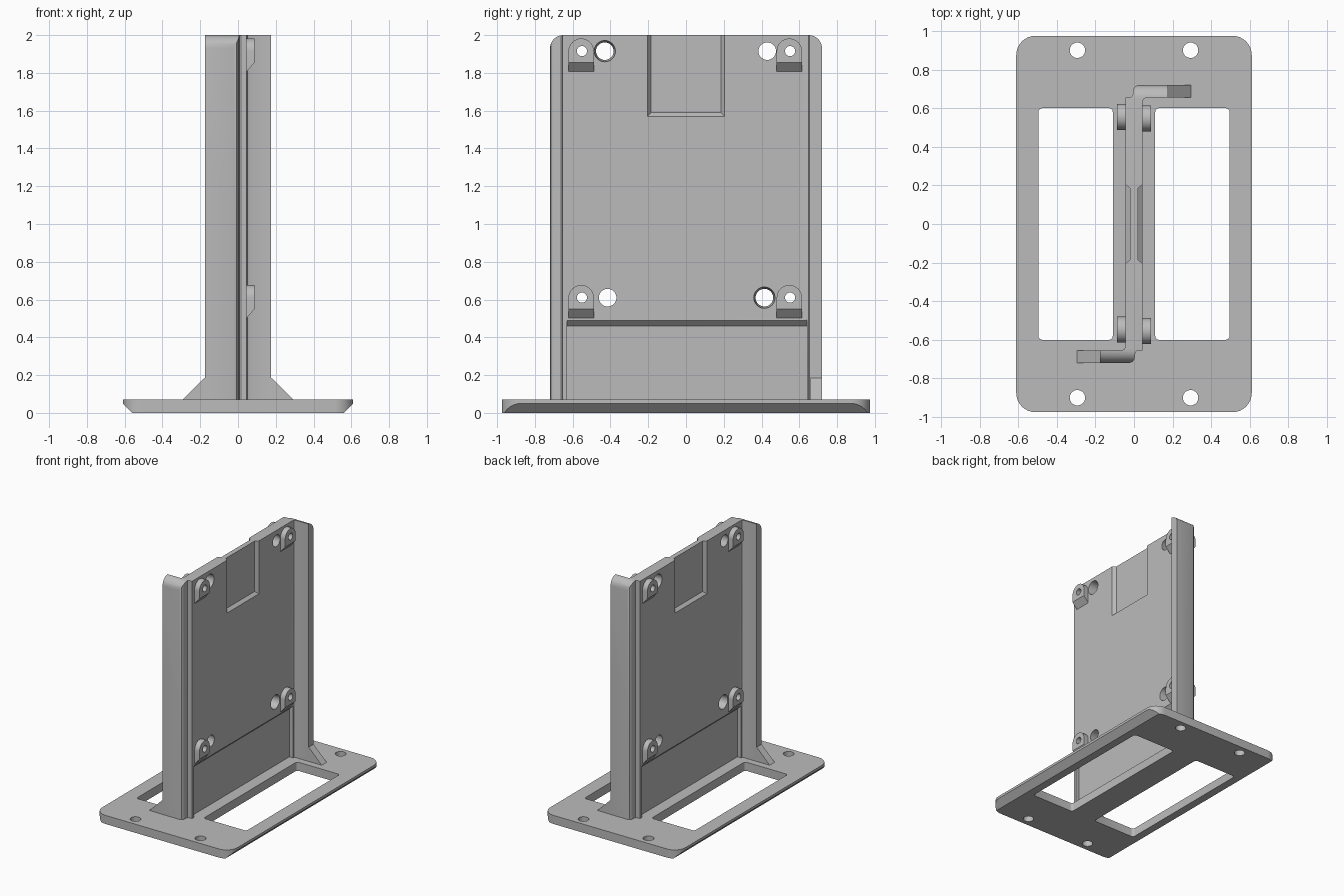
import bpy, bmesh, math

if "Cube" in bpy.data.objects:
    bpy.data.objects.remove(bpy.data.objects["Cube"])

grey = bpy.data.materials.new("light grey")
grey.diffuse_color = (0.5, 0.5, 0.5, 1)
grey.use_nodes = True
grey.node_tree.nodes["Principled BSDF"].inputs["Base Color"].default_value = grey.diffuse_color


def loft(name, ring_a, ring_b):
    """Solid between two matching 3D rings."""
    bm = bmesh.new()
    a = [bm.verts.new(p) for p in ring_a]
    b = [bm.verts.new(p) for p in ring_b]
    bm.faces.new(a)
    bm.faces.new(b[::-1])
    n = len(a)
    for i in range(n):
        j = (i + 1) % n
        bm.faces.new((a[i], b[i], b[j], a[j]))
    bmesh.ops.recalc_face_normals(bm, faces=bm.faces)
    me = bpy.data.meshes.new(name)
    bm.to_mesh(me)
    bm.free()
    me.materials.append(grey)
    ob = bpy.data.objects.new(name, me)
    bpy.context.collection.objects.link(ob)
    return ob


def along_x(name, pts, x0, x1):
    return loft(name, [(x0, y, z) for y, z in pts], [(x1, y, z) for y, z in pts])


def along_y(name, pts, y0, y1, s=1):
    return loft(name, [(s * x, s * y0, z) for x, z in pts], [(s * x, s * y1, z) for x, z in pts])


def along_z(name, pts, z0, z1):
    return loft(name, [(x, y, z0) for x, y in pts], [(x, y, z1) for x, y in pts])


def arc(cx, cy, r, a0, a1, n):
    return [(cx + r * math.cos(math.radians(a0 + (a1 - a0) * i / n)),
             cy + r * math.sin(math.radians(a0 + (a1 - a0) * i / n))) for i in range(n + 1)]


def circle(cx, cy, r, n=32):
    return arc(cx, cy, r, 0, 360, n)[:-1]


def rounded(x0, x1, y0, y1, r, n=8):
    return (arc(x1 - r, y1 - r, r, 0, 90, n) + arc(x0 + r, y1 - r, r, 90, 180, n)
            + arc(x0 + r, y0 + r, r, 180, 270, n) + arc(x1 - r, y0 + r, r, 270, 360, n))


def combine(ob, tool, op):
    m = ob.modifiers.new("bool", 'BOOLEAN')
    m.operation, m.solver, m.object = op, 'EXACT', tool
    bpy.context.view_layer.objects.active = ob
    bpy.ops.object.modifier_apply(modifier=m.name)
    bpy.data.objects.remove(tool, do_unlink=True)


# Base plate with undercut long edges, two windows and four screw holes
base = along_z("base_plate", rounded(-0.61, 0.61, -0.975, 0.975, 0.1), 0, 0.07)
for s in (1, -1):
    combine(base, along_y("edge_cut", [(0.55, -0.01), (0.65, -0.01), (0.65, 0.09)], -1.1, 1.1, s), 'DIFFERENCE')
    xs = sorted((s * 0.11, s * 0.495))
    combine(base, along_z("window_cut", rounded(xs[0], xs[1], -0.6, 0.6, 0.02, 4), -0.1, 0.2), 'DIFFERENCE')
    for t in (1, -1):
        combine(base, along_z("screw_cut", circle(s * 0.293, t * 0.9, 0.04), -0.1, 0.2), 'DIFFERENCE')

# Upright panel: Z-shaped section with one flange at each end
half = [(-0.045, 0.655), (-0.02, 0.655), (-0.009, 0.662), (-0.005, 0.675), (-0.005, 0.685),
        (-0.001, 0.702), (0.008, 0.714), (0.025, 0.72), (0.175, 0.72), (0.175, 0.655),
        (0.065, 0.655), (0.051, 0.649), (0.045, 0.635)]
panel = along_z("upright_panel", half + [(-x, -y) for x, y in half], 0.03, 2)

# Rounded top corners of the flanges
silhouette = [(-0.8, 0), (0.8, 0), (0.8, 1.5), (0.72, 1.5)] + arc(0.65, 1.93, 0.07, 0, 90, 8)
silhouette[-1] = (0.65, 2.0)
outline = [(-0.72, 0), (0.72, 0)] + arc(0.65, 1.93, 0.07, 0, 90, 8) + arc(-0.65, 1.93, 0.07, 90, 180, 8)
combine(panel, along_x("corner_clip", outline, -0.4, 0.4), 'INTERSECT')

for s in (1, -1):
    # Lower recess and top centre pocket on each face
    combine(panel, along_y("recess_cut", [(0.015, 0.06), (0.07, 0.06), (0.07, 0.515), (0.015, 0.46)],
                           -0.63, 0.64, s), 'DIFFERENCE')
    rings = [[(s * x, -w, z), (s * x, w, z), (s * x, w, 2.1), (s * x, -w, 2.1)]
             for x, w, z in ((0.02, 0.185, 1.59), (0.07, 0.225, 1.55))]
    combine(panel, loft("pocket_cut", *rings), 'DIFFERENCE')
    # Gusset at the flange foot
    combine(panel, along_y("gusset", [(0.1, 0.04), (0.325, 0.04), (0.177, 0.185), (0.1, 0.185)],
                           0.656, 0.719, s), 'UNION')

# Mounting pads with sloped undersides, on both faces
for s in (1, -1):
    for y in (-0.555, 0.547):
        for z in (0.61, 1.915):
            top = arc(s * y, z, 0.067, 0, 180, 16)
            l, r = s * y - 0.067, s * y + 0.067
            inner = [(s * 0.035, a, b) for a, b in top + [(l, z - 0.12), (r, z - 0.12)]]
            outer = [(s * 0.088, a, b) for a, b in top + [(l, z - 0.06), (r, z - 0.06)]]
            combine(panel, loft("pad", inner, outer), 'UNION')

# Small holes through the pads
for y in (-0.551, 0.551):
    for z in (0.61, 1.915):
        combine(panel, along_x("pad_hole", circle(y, z, 0.027, 24), -0.3, 0.3), 'DIFFERENCE')

# Larger tapered holes beside the pads, alternating direction
for y, z, d in ((-0.43, 1.915, 1), (0.415, 0.61, 1), (0.43, 1.915, -1), (-0.415, 0.61, -1)):
    wide = [(d * 0.06, a, b) for a, b in circle(y, z, 0.058)]
    slim = [(d * -0.06, a, b) for a, b in circle(y, z, 0.045)]
    combine(panel, loft("tapered_hole", slim, wide), 'DIFFERENCE')

# Smooth the rounds, keep the edges crisp
for ob in (base, panel):
    bpy.ops.object.select_all(action='DESELECT')
    ob.select_set(True)
    bpy.context.view_layer.objects.active = ob
    bpy.ops.object.shade_smooth_by_angle(angle=math.radians(30))
